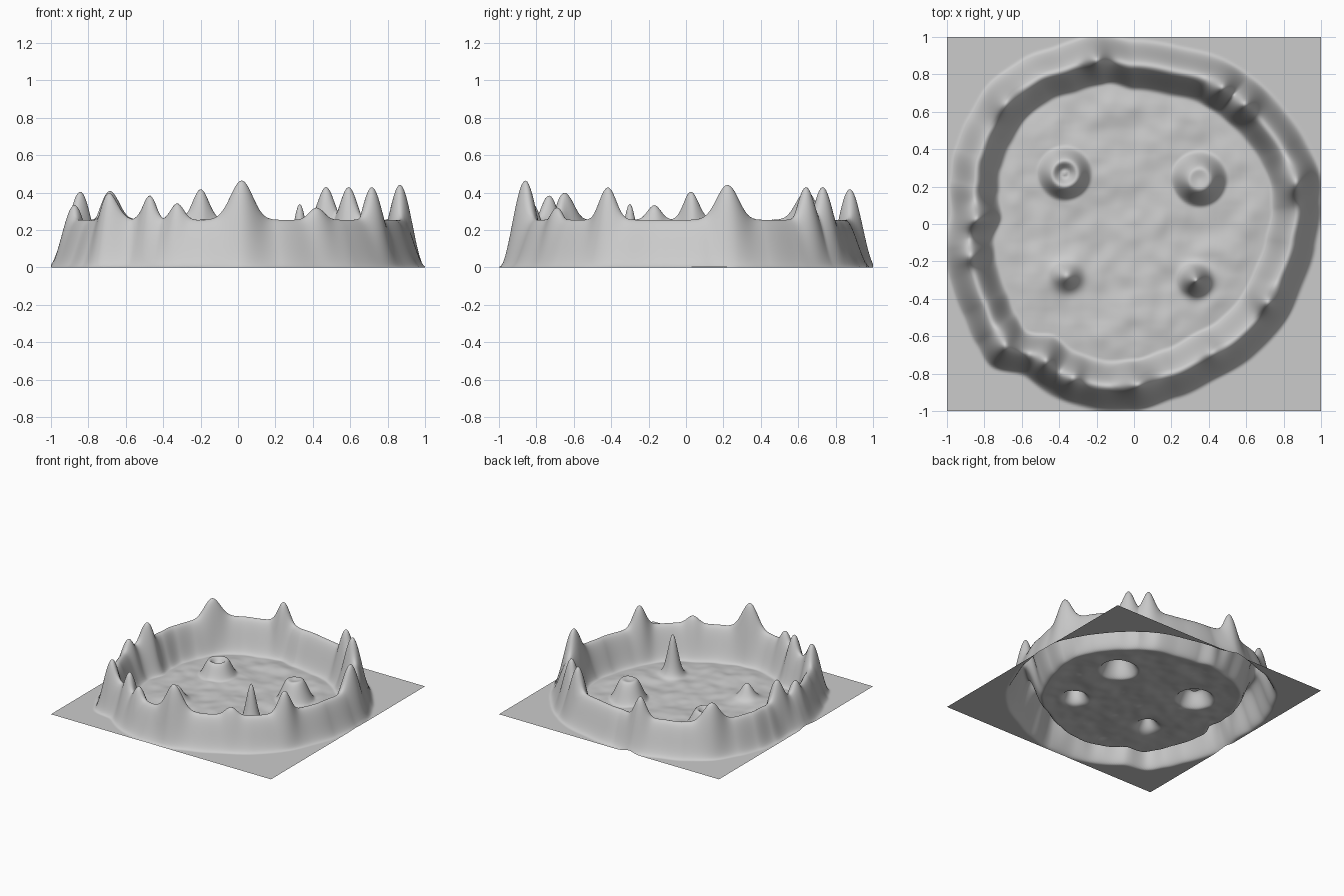
import bpy, bmesh, math
from mathutils import Vector, noise

if "Cube" in bpy.data.objects:
    bpy.data.objects.remove(bpy.data.objects["Cube"])

# Ring wall: ridge line (x, y) anticlockwise
RIDGE = [(.87, .1), (.86, .25), (.79, .4), (.69, .54), (.57, .66), (.42, .76), (.2, .82), (0, .85),
         (-.18, .88), (-.35, .83), (-.52, .77), (-.67, .66), (-.77, .5), (-.83, .35), (-.85, .2),
         (-.84, .05), (-.88, -.12), (-.86, -.25), (-.8, -.42), (-.74, -.56), (-.68, -.66),
         (-.5, -.71), (-.38, -.8), (-.2, -.86), (0, -.86), (.2, -.8), (.38, -.71), (.55, -.61),
         (.69, -.46), (.77, -.3), (.84, -.1)]
# Peaks along the wall: x, y, top height, spread
PEAKS = [(.02, -.86, .465, .085), (.42, -.69, .32, .06), (.72, -.42, .43, .065),
         (.85, .22, .45, .08), (.59, .64, .43, .06), (.47, .73, .43, .06),
         (-.2, .88, .42, .06), (-.68, .64, .41, .085), (-.86, .03, .42, .055),
         (-.88, -.17, .335, .05), (-.69, -.65, .40, .07), (-.47, -.73, .385, .055),
         (-.32, -.81, .35, .05)]
BASE, HALF = .255, .14

polar = sorted((math.atan2(y, x), math.hypot(x, y)) for x, y in RIDGE)
polar = ([(a - math.tau, r) for a, r in polar[-2:]] + polar
         + [(a + math.tau, r) for a, r in polar[:2]])


def radius_at(a):
    for (a0, r0), (a1, r1) in zip(polar, polar[1:]):
        if a0 <= a <= a1:
            t = (a - a0) / (a1 - a0)
            t = t * t * (3 - 2 * t)
            return r0 + (r1 - r0) * t


def bump(d, w):
    return math.exp(-(d / w) ** 2)


def smooth(a, b, v):
    t = min(1, max(0, (v - a) / (b - a)))
    return t * t * (3 - 2 * t)


def height(x, y):
    r, a = math.hypot(x, y), math.atan2(y, x)
    rr = radius_at(a)
    # wall crest and cross-section
    crest = BASE
    px, py = rr * math.cos(a), rr * math.sin(a)
    for cx, cy, h, w in PEAKS:
        crest = max(crest, BASE + (h - BASE) * bump(math.hypot(px - cx, py - cy), w)) \
            if h < .36 else crest + max(0, BASE + (h - BASE) * bump(math.hypot(px - cx, py - cy), w) - crest)
    d = abs(r - rr) / HALF
    z = crest * math.cos(d * math.pi / 2) ** 2 if d < 1 else 0
    # rippled floor
    inside = 1 - smooth(rr - .25, rr - .1, r)
    n = noise.noise(Vector((x * 6, y * 6, 1.7))) + .5 * noise.noise(Vector((x * 11, y * 11, 4.2)))
    z += inside * max(0, .012 + .013 * n)
    # volcano with crater and inner knob
    d = math.hypot(x + .37, y - .27)
    z += .13 * (1 - smooth(.06, .15, d)) - .07 * bump(d, .045) + .03 * bump(d, .018)
    # broad flat mound
    d = math.hypot(x - .35, y - .24)
    z += .17 * (1 - smooth(.05, .155, d)) - .012 * bump(d, .04)
    # spire
    d = math.hypot(x - .33, y + .30)
    z += .32 * bump(d, .052)
    # small cone
    d = math.hypot(x + .36, y + .28)
    z += .115 * bump(d, .06)
    return z


# Terrain sheet
bm = bmesh.new()
bmesh.ops.create_grid(bm, x_segments=200, y_segments=200, size=1)
for v in bm.verts:
    v.co.z = height(v.co.x, v.co.y)
for f in bm.faces:
    f.smooth = True
mesh = bpy.data.meshes.new("crater_terrain")
bm.to_mesh(mesh)
bm.free()
terrain = bpy.data.objects.new("crater_terrain", mesh)
bpy.context.collection.objects.link(terrain)
